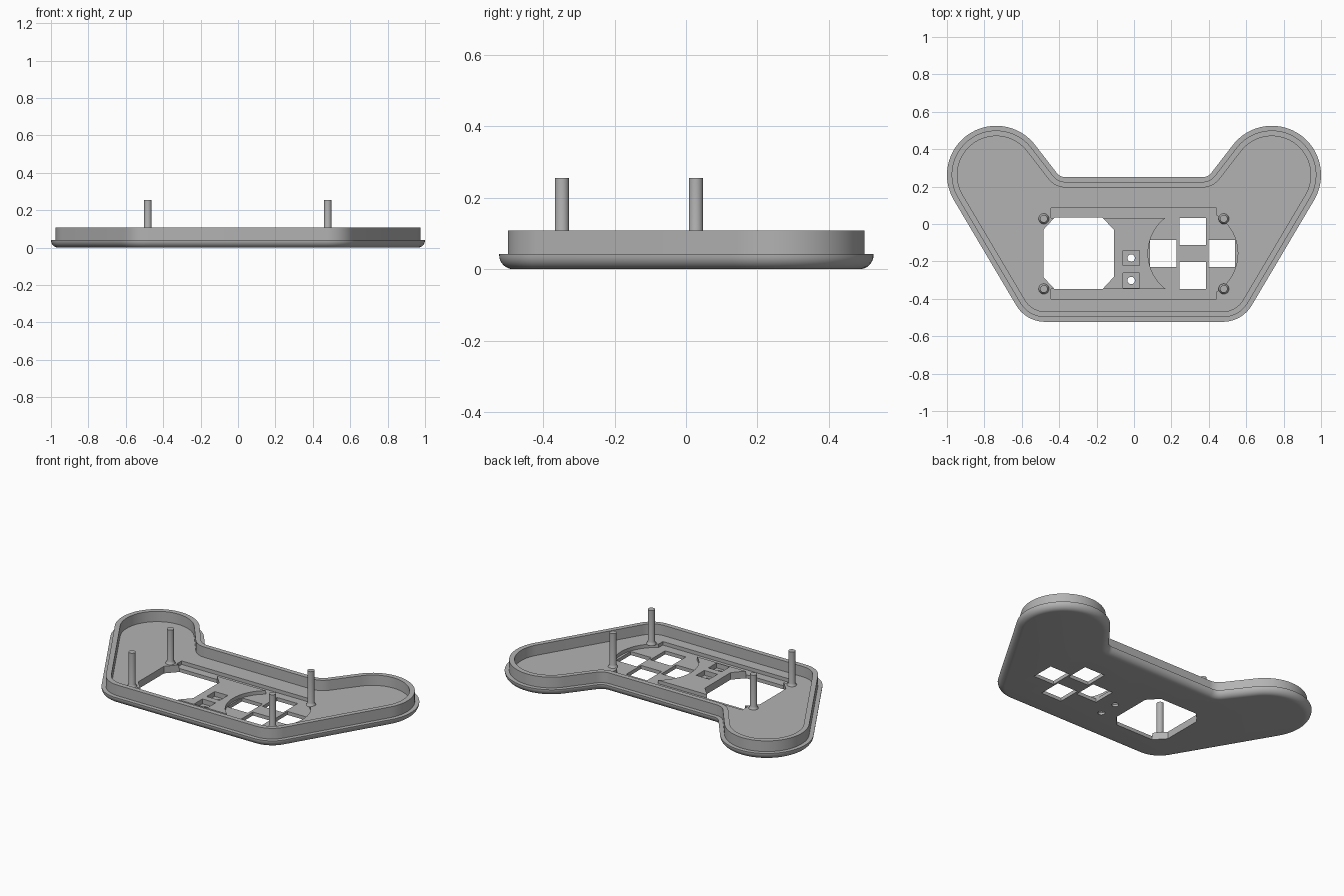
import bpy, bmesh, math

if "Cube" in bpy.data.objects:
    bpy.data.objects.remove(bpy.data.objects["Cube"])

FLOOR, RECESS, SHELF, RIM, TIP = 0.044, 0.022, 0.042, 0.108, 0.255

grey = bpy.data.materials.new("plain grey")
grey.diffuse_color = (0.45, 0.45, 0.45, 1)
grey.use_nodes = True
grey.node_tree.nodes["Principled BSDF"].inputs["Base Color"].default_value = grey.diffuse_color


def arc(cx, cy, r, a0, a1, n):
    return [(cx + r * math.cos(a0 + (a1 - a0) * i / n),
             cy + r * math.sin(a0 + (a1 - a0) * i / n)) for i in range(n + 1)]


def outline(d):
    """Case outline moved inwards by d: grip lobe, lower corner, waist fillet."""
    gx, gy, gr = 0.737, 0.262, 0.263
    bx, by, br = 0.475, -0.343, 0.18
    wy, wr = 0.25, 0.06
    side = (math.atan2(gy - by, gx - bx)
            - math.acos((br - gr) / math.hypot(gx - bx, gy - by)))
    inner = math.radians(142.3)
    nx, ny = math.cos(inner), math.sin(inner)
    wx = (nx * gx + ny * gy + gr + wr - ny * (wy + wr)) / nx
    half = arc(bx, by, br - d, -math.pi / 2, side, 12)
    half += arc(gx, gy, gr - d, side, inner, 36)
    half += arc(wx, wy + wr, wr + d, inner - math.pi, -math.pi / 2, 8)
    return half + [(-x, y) for x, y in reversed(half)]


def loft(name, loops):
    """Closed solid through matching loops of (points, z)."""
    bm = bmesh.new()
    rings = [[bm.verts.new((x, y, z)) for x, y in pts] for pts, z in loops]
    n = len(rings[0])
    for a, b in zip(rings, rings[1:]):
        for i in range(n):
            j = (i + 1) % n
            bm.faces.new((a[i], a[j], b[j], b[i]))
    bm.faces.new(list(reversed(rings[0])))
    bm.faces.new(rings[-1])
    bmesh.ops.recalc_face_normals(bm, faces=bm.faces)
    me = bpy.data.meshes.new(name)
    bm.to_mesh(me)
    bm.free()
    me.materials.append(grey)
    ob = bpy.data.objects.new(name, me)
    bpy.context.collection.objects.link(ob)
    return ob


def activate(ob):
    bpy.ops.object.select_all(action='DESELECT')
    ob.select_set(True)
    bpy.context.view_layer.objects.active = ob


def cut(ob, pts, z0):
    """Cut a prism from z0 upwards out of the object."""
    tool = loft("cutter", [(pts, z0), (pts, 0.2)])
    tool.hide_render = True
    mod = ob.modifiers.new("cut", 'BOOLEAN')
    mod.operation, mod.solver, mod.object = 'DIFFERENCE', 'EXACT', tool
    activate(ob)
    bpy.ops.object.modifier_apply(modifier=mod.name)
    bpy.data.objects.remove(tool)


def rect(x0, x1, y0, y1):
    return [(x0, y0), (x1, y0), (x1, y1), (x0, y1)]


# Case: rounded lower edge, shelf, raised rim and inner floor
profile = [(0.04 * (1 - math.sin(t)), 0.04 * (1 - math.cos(t)))
           for t in [math.pi / 2 * i / 8 for i in range(9)]]
profile += [(0, SHELF), (0.025, SHELF), (0.025, RIM), (0.055, RIM), (0.055, FLOOR)]
case = loft("case_shell", [(outline(d), z) for d, z in profile])

# Shallow recesses: two long strips and the round button well
cx, cy = 0.315, -0.157
cut(case, rect(-0.445, 0.44, 0.033, 0.085), RECESS)
cut(case, rect(-0.445, 0.44, -0.402, -0.347), RECESS)
cut(case, arc(cx, cy, 0.24, 0, 2 * math.pi * 63 / 64, 63), RECESS)

# Screen window with chamfered corners
l, r, b, t = -0.485, -0.108, -0.348, 0.034
cut(case, [(l + 0.06, b), (r - 0.06, b), (r, b + 0.065), (r, t - 0.065),
           (r - 0.06, t), (l + 0.06, t), (l, t - 0.065), (l, b + 0.065)], -0.1)

# Four square button openings
for dx, dy in ((0, 0.118), (0, -0.118), (0.153, 0), (-0.158, 0)):
    x, y = cx + dx, cy + dy
    cut(case, rect(x - 0.071, x + 0.071, y - 0.072, y + 0.072), -0.1)

# Small button pockets with pin holes
for y in (-0.182, -0.302):
    cut(case, rect(-0.06, 0.03, y - 0.04, y + 0.04), 0.014)
    cut(case, arc(-0.015, y, 0.02, 0, 2 * math.pi * 23 / 24, 23), -0.1)

activate(case)
bpy.ops.object.shade_smooth_by_angle(angle=math.radians(30))

# Mounting posts with flared feet
for x in (-0.482, 0.48):
    for y in (-0.347, 0.028):
        steps = [(0.028, FLOOR - 0.004), (0.028, FLOOR), (0.023, FLOOR + 0.006),
                 (0.02, FLOOR + 0.016), (0.02, TIP)]
        post = loft("mounting_post", [(arc(x, y, rad, 0, 2 * math.pi * 23 / 24, 23), z)
                                      for rad, z in steps])
        activate(post)
        bpy.ops.object.shade_smooth_by_angle(angle=math.radians(40))
